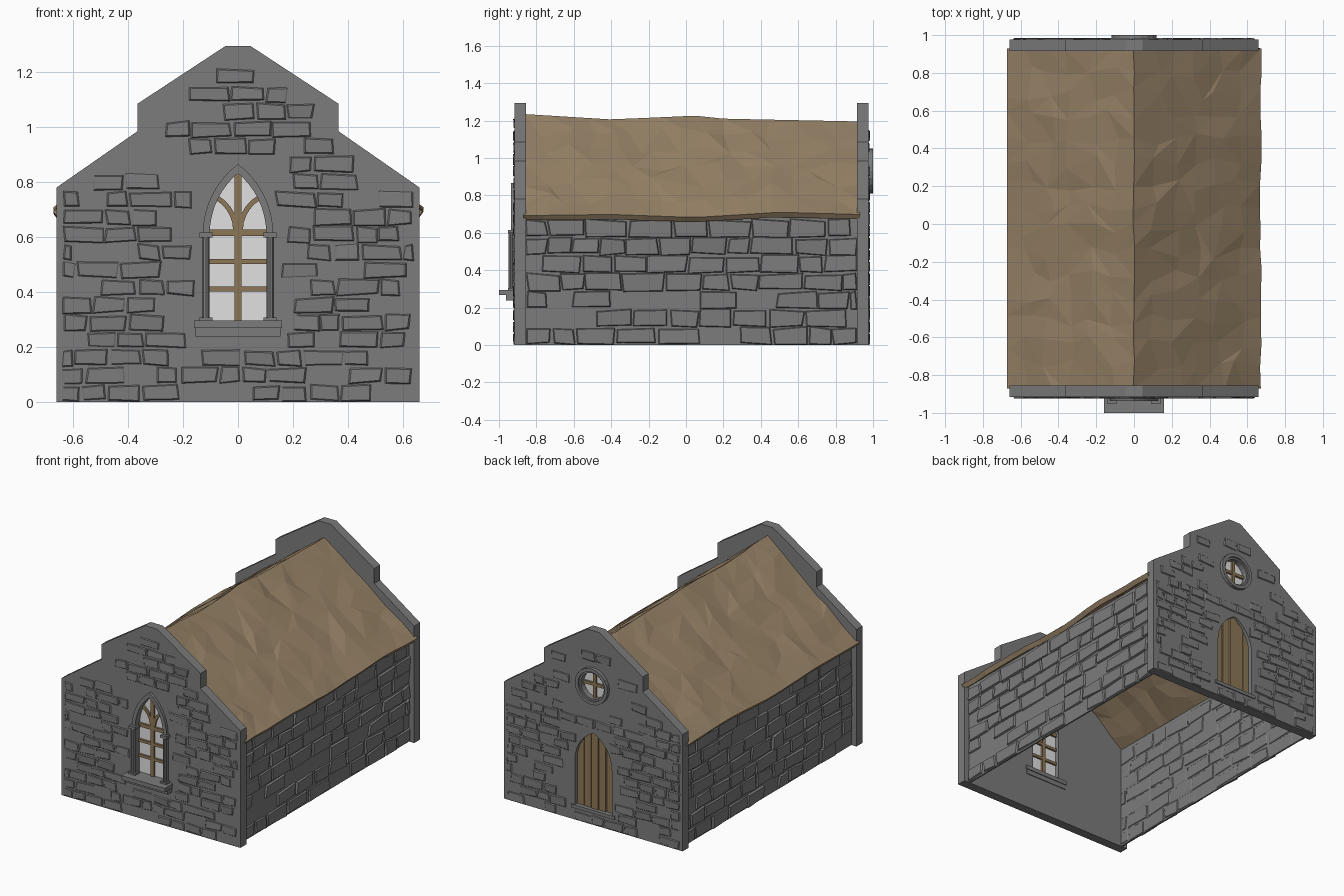
import bpy, bmesh, math, random
from mathutils import Vector

if "Cube" in bpy.data.objects:
    bpy.data.objects.remove(bpy.data.objects["Cube"])

random.seed(7)
R = random.uniform


def material(name, r, g, b):
    m = bpy.data.materials.new(name)
    m.diffuse_color = (r, g, b, 1)
    m.use_nodes = True
    m.node_tree.nodes["Principled BSDF"].inputs["Base Color"].default_value = m.diffuse_color
    return m


STONE = material("grey stone", 0.2, 0.2, 0.2)
THATCH = material("tan roof", 0.31, 0.225, 0.135)
WOOD = material("brown wood", 0.27, 0.185, 0.095)
GLASS = material("pale glass", 0.75, 0.75, 0.75)


def mesh_object(name, bm, mat):
    bmesh.ops.recalc_face_normals(bm, faces=bm.faces)
    me = bpy.data.meshes.new(name)
    bm.to_mesh(me)
    bm.free()
    me.materials.append(mat)
    ob = bpy.data.objects.new(name, me)
    bpy.context.collection.objects.link(ob)
    return ob


def box(name, x0, x1, y0, y1, z0, z1, mat):
    bm = bmesh.new()
    bmesh.ops.create_cube(bm, size=1)
    for v in bm.verts:
        v.co = Vector(((x0 + x1) / 2 + v.co.x * (x1 - x0), (y0 + y1) / 2 + v.co.y * (y1 - y0),
                       (z0 + z1) / 2 + v.co.z * (z1 - z0)))
    return mesh_object(name, bm, mat)


def panel(name, loops, y0, y1, mat):
    """Fill x-z loops (inner loops become holes) and extrude from y0 to y1."""
    cu = bpy.data.curves.new(name, 'CURVE')
    cu.dimensions, cu.fill_mode, cu.extrude = '2D', 'BOTH', (y1 - y0) / 2
    for loop in loops:
        sp = cu.splines.new('POLY')
        sp.points.add(len(loop) - 1)
        for p, (x, z) in zip(sp.points, loop):
            p.co = (x, z, 0, 1)
        sp.use_cyclic_u, sp.use_smooth = True, False
    cu.materials.append(mat)
    ob = bpy.data.objects.new(name, cu)
    bpy.context.collection.objects.link(ob)
    ob.location.y = (y0 + y1) / 2
    ob.rotation_euler.x = math.pi / 2
    bpy.ops.object.select_all(action='DESELECT')
    ob.select_set(True)
    bpy.context.view_layer.objects.active = ob
    bpy.ops.object.convert(target='MESH')
    return ob


def arch_z(x, w, zs, zt):
    h = zt - zs
    c = (h * h - w * w) / (2 * w)
    return zs + math.sqrt(max(0, (w + c) ** 2 - (abs(x) + c) ** 2))


def arch(w, z0, zs, zt, n=8):
    xs = [w * math.cos(math.pi * i / (2 * n)) for i in range(n + 1)]
    right = [(x, arch_z(x, w, zs, zt)) for x in xs]
    return [(w, z0)] + right + [(-x, z) for x, z in right[-2::-1]] + [(-w, z0)]


def circle(r, z, n=20):
    return [(r * math.cos(2 * math.pi * i / n), z + r * math.sin(2 * math.pi * i / n)) for i in range(n)]


def gable_z(x):
    x = abs(x)
    if x > 0.365:
        return 0.985 - (x - 0.365) * 0.695
    return min(1.295, 1.085 + (0.365 - x) * 0.656)


def stones(name, place, u0, u1, rows, row_h, width, limit, holes, chance, depth):
    """Irregular raised stones in courses; place(u, v, d) maps to the wall."""
    bm = bmesh.new()
    for r in range(rows):
        v0, v1 = r * row_h + 0.004, (r + 1) * row_h - 0.004
        u = u0 - R(0, width * 0.6)
        while u < u1:
            a, b = max(u, u0), min(u + width * R(0.65, 1.35), u1)
            u = b if b < u1 else u1 + 1
            a, b = a + 0.004, b - 0.004
            blocked = any(b > h[0] and a < h[1] and v1 > h[2] and v0 < h[3] for h in holes)
            if b - a < 0.03 or blocked or R(0, 1) > chance or v1 > min(limit(a), limit(b)):
                continue
            j = row_h * 0.09
            base = [(a, v0), (b, v0), (b, v1), (a, v1)]
            base = [(p + R(-j, j), max(0, q + R(-j, j))) for p, q in base]
            mu, mv = (a + b) / 2, (v0 + v1) / 2
            low = [bm.verts.new(place(p, q, 0)) for p, q in base]
            top = [bm.verts.new(place(p + math.copysign(0.006, mu - p), q + math.copysign(0.005, mv - q),
                                      depth * R(0.35, 1))) for p, q in base]
            bm.faces.new(top)
            for i in range(4):
                k = (i + 1) % 4
                bm.faces.new((low[i], low[k], top[k], top[i]))
    return mesh_object(name, bm, STONE)


# Gable end walls with their openings
half = [(0.66, 0), (0.66, 0.78), (0.365, 0.985), (0.365, 1.085), (0.045, 1.295)]
outline = half + [(-x, z) for x, z in reversed(half)]
panel("front_gable", [outline, arch(0.105, 0.29, 0.61, 0.835)], -0.917, -0.855, STONE)
panel("back_gable", [outline, arch(0.136, 0.1, 0.4, 0.612), circle(0.1, 0.93)], 0.915, 0.977, STONE)
limit = lambda x: gable_z(x) - 0.03
stones("front_stones", lambda u, v, d: (u, -0.916 - d, v), -0.64, 0.64, 19, 0.064, 0.12, limit,
       [(-0.165, 0.165, 0.22, 0.31), (-0.145, 0.145, 0.3, 0.7), (-0.1, 0.1, 0.6, 0.87)], 0.72, 0.009)
stones("back_stones", lambda u, v, d: (u, 0.976 + d, v), -0.64, 0.64, 19, 0.064, 0.12, limit,
       [(-0.16, 0.16, 0.06, 0.5), (-0.1, 0.1, 0.4, 0.63), (-0.125, 0.125, 0.8, 1.06)], 0.72, 0.009)

# Thin side walls, coursed on both faces
for s, side in ((1, "right"), (-1, "left")):
    x0, x1 = sorted((s * 0.612, s * 0.622))
    box(side + "_wall", x0, x1, -0.857, 0.917, 0, 0.69, STONE)
    for face, x, dr in (("outer", 0.621, 1), ("inner", 0.613, -1)):
        stones(f"{side}_{face}_stones", lambda u, v, d: (s * (x + dr * d), u, v), -0.855, 0.915, 7, 0.096,
               0.18, lambda y: 1, [], 0.93, 0.016 if dr > 0 else 0.006)

# Sagging faceted roof
ridge = [(-0.87, 1.235), (-0.4, 1.206), (0.05, 1.226), (0.2, 1.21), (0.93, 1.195)]
eave = [(-0.87, 0.692), (-0.4, 0.698), (0.05, 0.682), (0.5, 0.71), (0.93, 0.698)]


def lerp(table, y):
    for (a, p), (b, q) in zip(table, table[1:]):
        if y <= b + 1e-6:
            return p + (q - p) * (y - a) / (b - a)
    return table[-1][1]


bm = bmesh.new()
NY, NX = 15, 6
grid = []
for i in range(NY + 1):
    row = []
    for j in range(-NX, NX + 1):
        inner = 0 < i < NY
        y = -0.87 + 1.8 * i / NY + (R(-0.035, 0.035) if inner else 0)
        t = abs(j) / NX
        if 0 < t < 1:
            t += R(-0.05, 0.05)
        z = lerp(ridge, y) * (1 - t) + lerp(eave, y) * t
        if 0 < abs(j) < NX:
            z += R(-0.011, 0.011)
        x = math.copysign(0.672 * t, j) + (R(-0.006, 0.004) if j in (0, NX) else 0)
        row.append(bm.verts.new((x, y, z)))
    grid.append(row)
for i in range(NY):
    for j in range(2 * NX):
        a, b, c, d = grid[i][j], grid[i][j + 1], grid[i + 1][j + 1], grid[i + 1][j]
        tris = ((a, b, c), (a, c, d)) if R(0, 1) > 0.5 else ((a, b, d), (b, c, d))
        for t in tris:
            bm.faces.new(t)
bm.normal_update()
if sum(f.normal.z for f in bm.faces) < 0:
    bmesh.ops.reverse_faces(bm, faces=bm.faces)
roof = mesh_object("roof", bm, THATCH)
if roof.data.polygons[0].normal.z < 0:
    roof.data.flip_normals()
sol = roof.modifiers.new("thickness", 'SOLIDIFY')
sol.thickness, sol.offset = 0.032, -1

# Front window: frame, columns, capitals, sill, glass
panel("front_window_frame", [arch(0.128, 0.28, 0.61, 0.865), arch(0.103, 0.292, 0.61, 0.832)], -0.936, -0.86, STONE)
for s in (1, -1):
    bpy.ops.mesh.primitive_cylinder_add(vertices=10, radius=0.014, depth=0.31, location=(s * 0.117, -0.935, 0.45))
    col = bpy.context.object
    col.name = "window_column"
    col.data.materials.append(STONE)
    for nm, z0, z1 in (("capital", 0.598, 0.616), ("column_base", 0.292, 0.306)):
        x0, x1 = sorted((s * 0.092, s * 0.14))
        box("window_" + nm, x0, x1, -0.953, -0.9, z0, z1, STONE)
box("window_sill", -0.16, 0.16, -1.0, -0.845, 0.268, 0.295, STONE)
box("window_sill_lower", -0.155, 0.155, -0.963, -0.85, 0.238, 0.268, STONE)
panel("front_glass", [arch(0.107, 0.29, 0.61, 0.837)], -0.89, -0.884, GLASS)

# Front window bars and curved tracery
box("window_mullion", -0.012, 0.012, -0.905, -0.87, 0.29, 0.828, WOOD)
for z, h in ((0.41, 0.009), (0.51, 0.009), (0.615, 0.012)):
    box("window_bar", -0.105, 0.105, -0.903, -0.872, z - h, z + h, WOOD)
for s in (1, -1):
    arc = [math.radians(a) for a in range(0, 61, 12)]
    pts = [(s * (0.145 - r * math.cos(a)), 0.625 + r * math.sin(a))
           for r, seq in ((0.145, arc), (0.127, arc[::-1])) for a in seq]
    panel("window_tracery", [pts], -0.902, -0.873, WOOD)

# Back round window
panel("round_window_ring", [circle(0.12, 0.93), circle(0.098, 0.93)], 0.93, 1.0, STONE)
panel("round_window_inner_ring", [circle(0.101, 0.93), circle(0.086, 0.93)], 0.92, 0.988, STONE)
panel("round_glass", [circle(0.095, 0.93)], 0.944, 0.95, GLASS)
box("round_window_upright", -0.01, 0.01, 0.93, 0.965, 0.84, 1.02, WOOD)
box("round_window_crossbar", -0.09, 0.09, 0.932, 0.963, 0.92, 0.94, WOOD)

# Back door: planks cut to the arch on a backing board, and a step
panel("door_back", [arch(0.138, 0.1, 0.4, 0.614)], 0.925, 0.94, WOOD)
for i in range(5):
    a, b = -0.135 + 0.054 * i + 0.003, -0.135 + 0.054 * (i + 1) - 0.003
    top = [(a + (b - a) * k / 4, arch_z(a + (b - a) * k / 4, 0.136, 0.4, 0.612)) for k in range(5)]
    panel("door_plank", [[(b, 0.1), (a, 0.1)] + top], 0.935, 0.958 + R(-0.006, 0.006), WOOD)
box("door_step", -0.16, 0.16, 0.92, 0.984, 0.078, 0.1, STONE)
